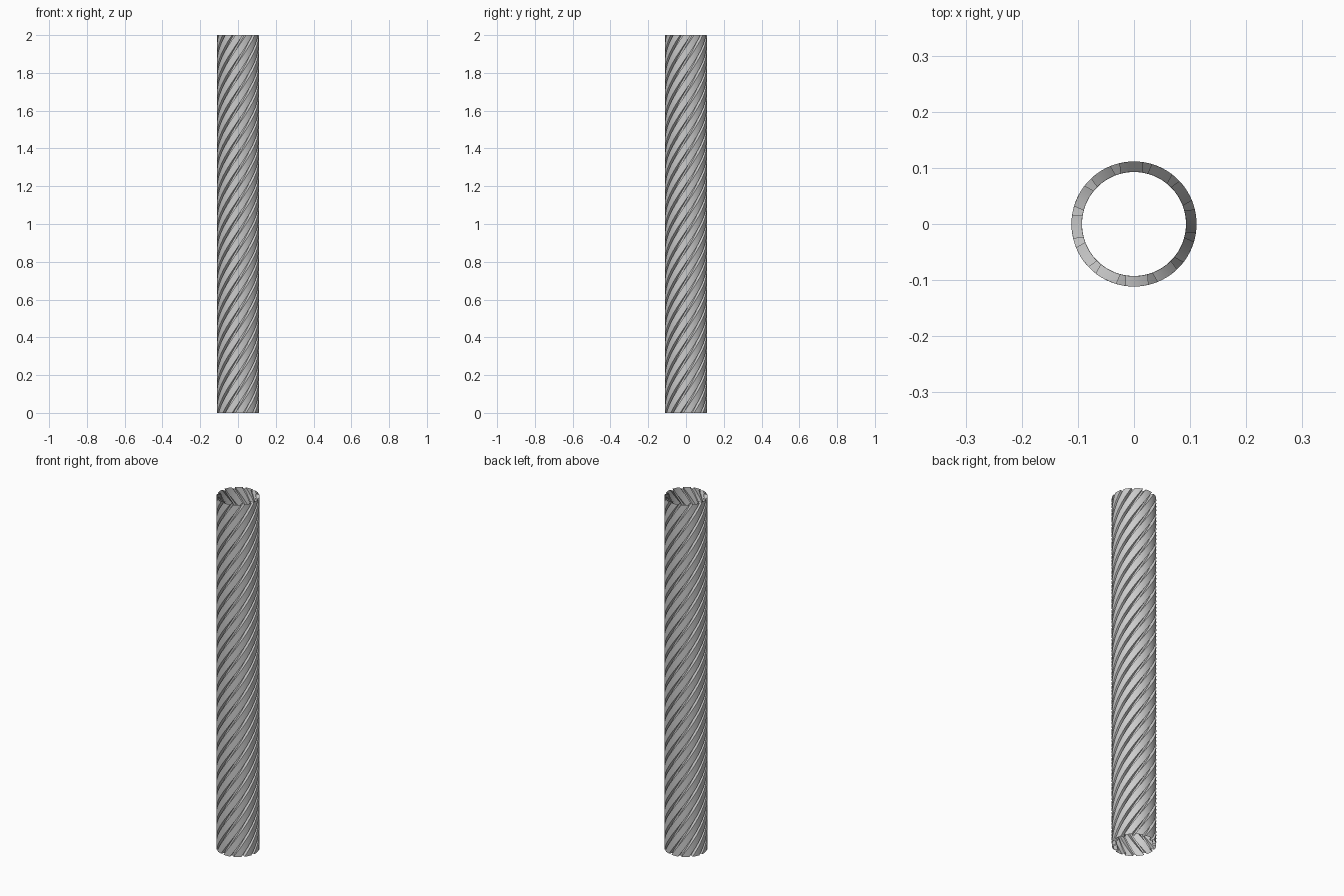
import bpy, bmesh
from math import sin, cos, pi, radians

if "Cube" in bpy.data.objects:
    bpy.data.objects.remove(bpy.data.objects["Cube"])

RIDGES, TURNS, STEPS, HEIGHT = 12, 2.0, 144, 2.0
R_OUT, R_IN = 0.1115, 0.093

# One ridge of the fluted section: (angle in degrees, radius)
ridge = [(-3, R_IN), (3, R_IN), (4.5, R_OUT), (11.5, R_OUT), (18.5, R_OUT), (25.5, R_OUT)]
section = [(radians(18 + 30 * n + a), r) for n in range(RIDGES) for a, r in ridge]

# Sweep the thin fluted section upward while twisting it
bm = bmesh.new()
rings = []
for i in range(STEPS + 1):
    f = i / STEPS
    twist = TURNS * 2 * pi * f
    rings.append([bm.verts.new((r * cos(a + twist), r * sin(a + twist), HEIGHT * f))
                  for a, r in section])
count = len(section)
for lo, hi in zip(rings, rings[1:]):
    for k in range(count):
        j = (k + 1) % count
        bm.faces.new((lo[k], lo[j], hi[j], hi[k]))

mesh = bpy.data.meshes.new("twisted_fluted_tube")
bm.to_mesh(mesh)
bm.free()
tube = bpy.data.objects.new("twisted_fluted_tube", mesh)
bpy.context.collection.objects.link(tube)

# Rounded ridges, crisp groove edges
bpy.context.view_layer.objects.active = tube
tube.select_set(True)
bpy.ops.object.shade_smooth_by_angle(angle=radians(30))
